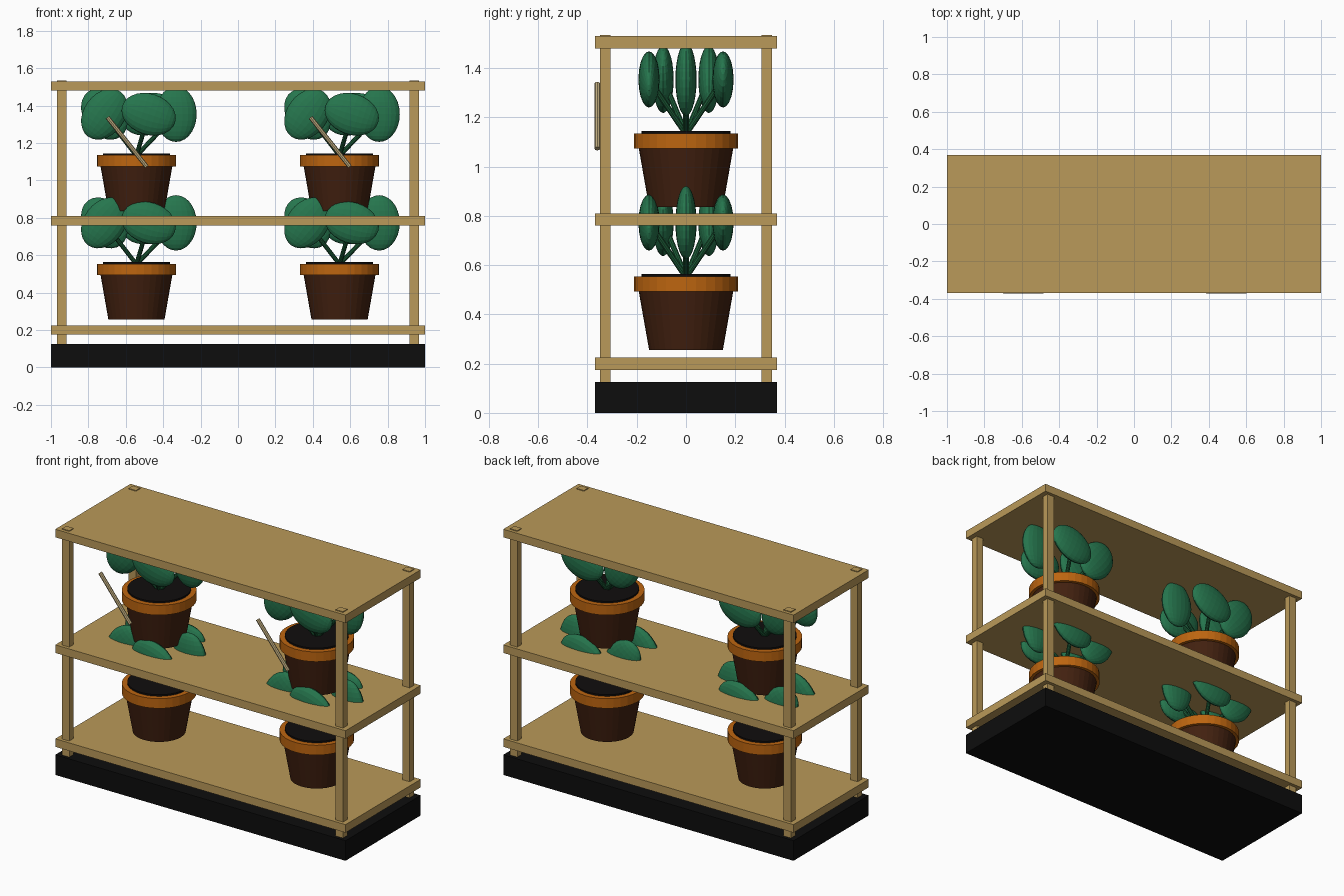
import bpy, bmesh
from math import radians, sin, cos, atan2, hypot
from mathutils import Matrix, Vector

cube = bpy.data.objects.get("Cube")
if cube:
    bpy.data.objects.remove(cube, do_unlink=True)


def material(name, rgb):
    m = bpy.data.materials.new(name)
    m.use_nodes = True
    m.diffuse_color = (*rgb, 1)
    m.node_tree.nodes["Principled BSDF"].inputs["Base Color"].default_value = (*rgb, 1)
    return m


WOOD = material("pale_wood", (0.49, 0.32, 0.10))
BLACK = material("black_base", (0.004, 0.004, 0.004))
SOIL = material("dark_soil", (0.005, 0.004, 0.004))
CLAY = material("orange_clay", (0.51, 0.13, 0.005))
BROWN = material("dark_brown_clay", (0.055, 0.015, 0.005))
LEAF = material("leaf_green", (0.019, 0.18, 0.075))
STEM = material("stem_green", (0.012, 0.11, 0.04))
CANE = material("beige_cane", (0.52, 0.41, 0.21))


def finish(name, bm, mat):
    mesh = bpy.data.meshes.new(name)
    bm.to_mesh(mesh)
    bm.free()
    mesh.materials.append(mat)
    ob = bpy.data.objects.new(name, mesh)
    bpy.context.collection.objects.link(ob)
    return ob


def box(name, size, centre, mat):
    bm = bmesh.new()
    bmesh.ops.create_cube(bm, size=1, matrix=Matrix.Translation(centre) @ Matrix.Diagonal((*size, 1)))
    return finish(name, bm, mat)


def add_rod(bm, a, b, r1, r2, sides):
    a, b = Vector(a), Vector(b)
    d = b - a
    turn = d.to_track_quat("Z", "Y").to_matrix().to_4x4()
    bmesh.ops.create_cone(bm, cap_ends=True, segments=sides, radius1=r1, radius2=r2,
                          depth=d.length, matrix=Matrix.Translation((a + b) / 2) @ turn)


def rod(name, a, b, r1, r2, sides, mat):
    bm = bmesh.new()
    add_rod(bm, a, b, r1, r2, sides)
    return finish(name, bm, mat)


# Base, shelves and posts
box("base", (2, 0.74, 0.125), (0, 0, 0.0625), BLACK)
for level, z in (("lower", 0.2), ("middle", 0.785), ("top", 1.505)):
    box(level + "_shelf", (2, 0.74, 0.05), (0, 0, z), WOOD)
for sx, side in ((1, "left"), (-1, "right")):
    for sy, end in ((-1, "front"), (1, "back")):
        box(f"{end}_{side}_post", (0.05, 0.043, 1.413), (sx * 0.943, sy * 0.328, 0.8285), WOOD)


def plant(tag, x, z):
    # Pot, rim and soil; z is the underside of the pot
    rod(tag + "_pot", (x, 0, z), (x, 0, z + 0.25), 0.15, 0.194, 32, BROWN)
    rod(tag + "_rim", (x, 0, z + 0.237), (x, 0, z + 0.298), 0.211, 0.211, 32, CLAY)
    rod(tag + "_soil", (x, 0, z + 0.298), (x, 0, z + 0.308), 0.18, 0.18, 32, SOIL)
    # Five upright oval leaves in a ring, each turned in step with its place
    stems, leaves = bmesh.new(), bmesh.new()
    for k in range(5):
        a = radians(72 * k)
        tip = Vector((x + 0.212 * cos(a), 0.158 * sin(a), z + 0.517))
        add_rod(stems, (x, 0, z + 0.295), tip, 0.012, 0.012, 10)
        bmesh.ops.create_uvsphere(
            leaves, u_segments=20, v_segments=14, radius=1,
            matrix=Matrix.Translation(tip) @ Matrix.Rotation(a, 4, "Y")
            @ Matrix.Diagonal((0.11, 0.043, 0.148, 1)))
    finish(tag + "_stems", stems, STEM)
    finish(tag + "_leaves", leaves, LEAF)


for x, side in ((0.543, "left"), (-0.543, "right")):
    plant("lower_" + side, x, 0.256)
    plant("upper_" + side, x, 0.837)
    # Slanted cane in front of each upper plant
    cx = x - 0.05
    rod(side + "_cane", (cx - 0.105, -0.36, 1.337), (cx + 0.105, -0.36, 1.073), 0.012, 0.012, 8, CANE)
